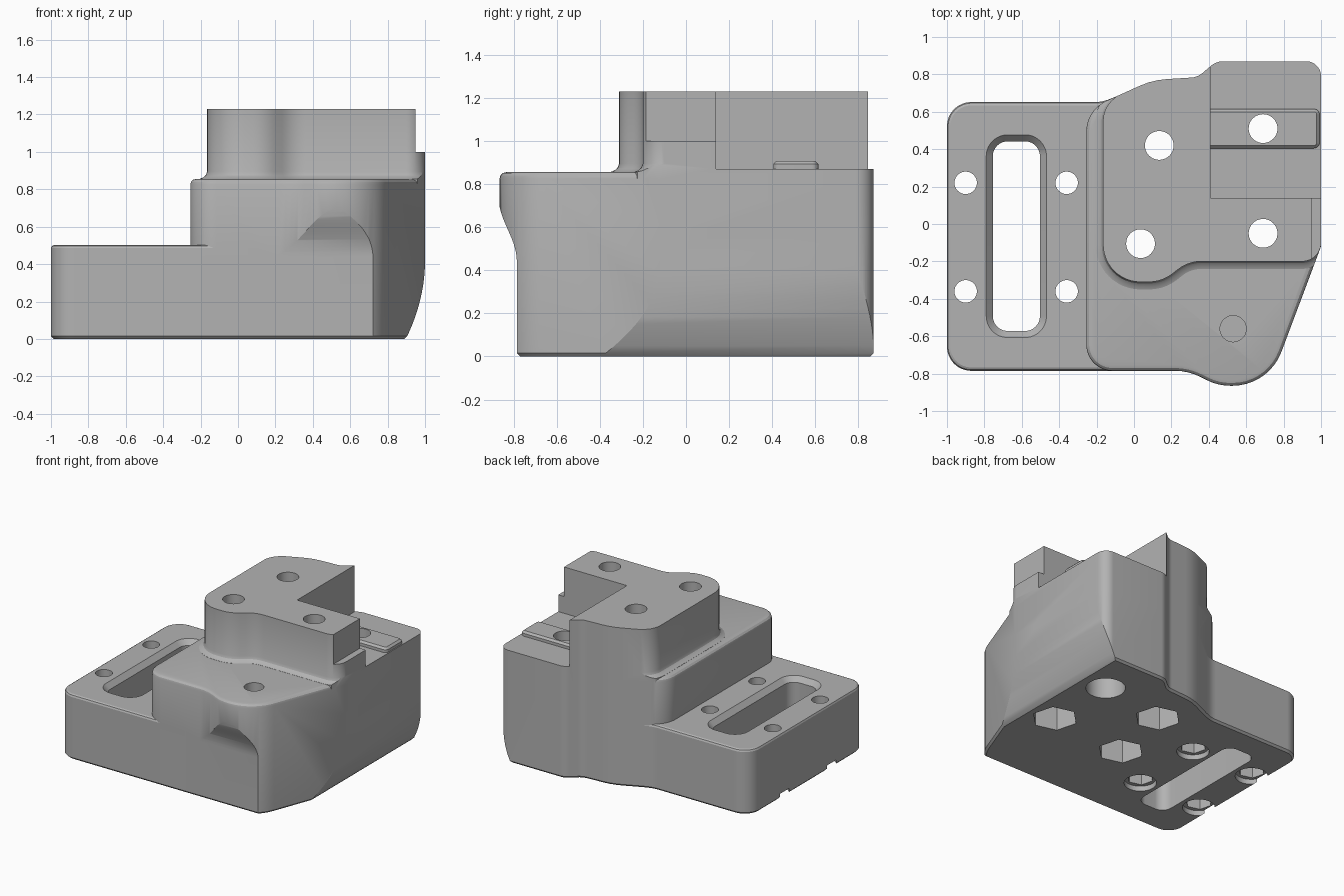
import bpy, bmesh, math
from mathutils import Vector

default = bpy.data.objects.get("Cube")
if default:
    bpy.data.objects.remove(default, do_unlink=True)

grey = bpy.data.materials.new("plain grey")
grey.use_nodes = True
grey.diffuse_color = (0.45, 0.45, 0.45, 1)
grey.node_tree.nodes["Principled BSDF"].inputs["Base Color"].default_value = (0.45, 0.45, 0.45, 1)


def rounded(corners):
    """Polygon whose corners (x, y, radius) are filleted with arcs."""
    pts = []
    for i, (x, y, r) in enumerate(corners):
        p = Vector((x, y))
        a = (Vector(corners[i - 1][:2]) - p).normalized()
        b = (Vector(corners[(i + 1) % len(corners)][:2]) - p).normalized()
        if r == 0:
            pts.append(p)
            continue
        half = a.angle(b) / 2
        centre = p + (a + b).normalized() * (r / math.sin(half))
        start = p + a * (r / math.tan(half)) - centre
        end = p + b * (r / math.tan(half)) - centre
        sweep = math.atan2(start.x * end.y - start.y * end.x, start.dot(end))
        steps = max(3, math.ceil(abs(sweep) / math.radians(8)))
        a0 = math.atan2(start.y, start.x)
        for k in range(steps + 1):
            t = a0 + sweep * k / steps
            pts.append(centre + Vector((math.cos(t), math.sin(t))) * r)
    return pts


def offset(pts, d):
    """Move a counter-clockwise outline outwards by d."""
    out = []
    for i, p in enumerate(pts):
        e1 = (p - pts[i - 1]).normalized()
        e2 = (pts[(i + 1) % len(pts)] - p).normalized()
        n1, n2 = Vector((e1.y, -e1.x)), Vector((e2.y, -e2.x))
        out.append(p + (n1 + n2) * (d / (1 + n1.dot(n2))))
    return out


def loft(name, pts, rings, axes=lambda a, b, c: (a, b, c)):
    """Stack offset copies of an outline; rings holds (height, offset)."""
    pts = [Vector(p) for p in pts]
    bm = bmesh.new()
    loops = [[bm.verts.new(axes(p.x, p.y, h)) for p in offset(pts, d)] for h, d in rings]
    bm.faces.new(loops[0][::-1])
    bm.faces.new(loops[-1])
    n = len(pts)
    for low, high in zip(loops, loops[1:]):
        for i in range(n):
            j = (i + 1) % n
            bm.faces.new((low[i], low[j], high[j], high[i]))
    bmesh.ops.recalc_face_normals(bm, faces=bm.faces)
    mesh = bpy.data.meshes.new(name)
    bm.to_mesh(mesh)
    bm.free()
    mesh.materials.append(grey)
    obj = bpy.data.objects.new(name, mesh)
    bpy.context.collection.objects.link(obj)
    return obj


def box(name, x0, x1, y0, y1, z0, z1):
    return loft(name, [(x0, y0), (x1, y0), (x1, y1), (x0, y1)], [(z0, 0), (z1, 0)])


def round_or_hex(name, x, y, r, z0, z1, sides=40, turn=0.0):
    angles = [turn + math.tau * i / sides for i in range(sides)]
    return loft(name, [(x + r * math.cos(a), y + r * math.sin(a)) for a in angles],
                [(z0, 0), (z1, 0)])


def combine(target, tool, operation):
    mod = target.modifiers.new("combine", "BOOLEAN")
    mod.operation, mod.object, mod.solver = operation, tool, "EXACT"
    bpy.context.view_layer.objects.active = target
    bpy.ops.object.modifier_apply(modifier=mod.name)
    bpy.data.objects.remove(tool, do_unlink=True)


# Main body outline, with the bulged front corner and stepped back
outline = rounded([
    (-0.255, -0.785, 0.14), (0.29, -0.785, 0.3), (0.45, -0.865, 0.28), (0.72, -0.865, 0.28),
    (1, -0.12, 0), (1, 0.87, 0.08), (0.44, 0.87, 0.1), (0.34, 0.785, 0.1),
    (0.1, 0.77, 0.4), (-0.255, 0.61, 0.18)])
body = loft("housing", outline, [(0, -0.015), (0.015, 0), (0.825, 0), (0.84, -0.004),
                                 (0.851, -0.015), (0.855, -0.03)])

# Upper block with a small flare at its foot
block = loft("upper_block", rounded([
    (-0.165, -0.31, 0.2), (0.15, -0.31, 0.2), (0.29, -0.2, 0.2), (1, -0.2, 0.1),
    (1, 0.14, 0), (0.41, 0.14, 0), (0.41, 0.95, 0), (0.1, 0.85, 0), (-0.165, 0.62, 0.15)]),
    [(0.6, 0.04), (0.856, 0.04), (0.863, 0.022), (0.875, 0.008), (0.895, 0), (1.23, 0)])
combine(block, box("ledge_clearance", 0.41, 1.2, 0.14, 1.2, 0.5, 1.4), "DIFFERENCE")
combine(block, box("corner_notch", 0.95, 1.2, -0.4, 0.3, 1.0, 1.4), "DIFFERENCE")
combine(block, box("rear_ledge", 0.3, 1.1, 0.1, 1.1, 0.55, 0.87), "UNION")
combine(block, loft("envelope", outline, [(0.3, 0), (1.5, 0)]), "INTERSECT")
combine(body, block, "UNION")

# Raised rib on the rear ledge
combine(body, loft("ledge_rib", rounded([(0.38, 0.405, 0), (0.992, 0.405, 0.03),
                                         (0.992, 0.615, 0.03), (0.38, 0.615, 0)]),
                   [(0.8, 0), (0.892, 0), (0.907, -0.015)]), "UNION")

# Right flank curving inwards towards the bottom
flank = [(1 - 0.095 * (k / 12) ** 2, 0.42 - 0.405 * k / 12) for k in range(12, -1, -1)]
flank = [(-2, -0.1), (0.8, -0.1), (0.89, 0)] + flank + [(1.1, 0.43), (1.1, 2), (-2, 2)]
combine(body, loft("flank_shape", flank, [(-2, 0), (2, 0)], lambda a, b, c: (a, -c, b)), "INTERSECT")

# Front bulge fading into a flat lower front
swell = [(-0.8275 - 0.0425 * math.cos(math.pi * k / 14), 0.74 - 0.3 * k / 14) for k in range(15)]
swell = [(2, -0.1), (2, 2), (-0.9, 2), (-0.9, 0.745)] + swell + [(-0.785, 0.015), (-0.77, 0), (-0.77, -0.1)]
combine(body, loft("swell_shape", swell[::-1], [(-2, 0), (2, 0)], lambda a, b, c: (c, a, b)), "INTERSECT")

# Low mounting plate, flowing into the back of the body
combine(body, loft("mounting_plate", rounded([
    (-1, -0.785, 0.13), (0.1, -0.785, 0), (0.1, 0.73, 0), (0, 0.72, 0.05),
    (-0.17, 0.652, 0.2), (-1, 0.652, 0.13)]),
    [(0, -0.015), (0.015, 0), (0.485, 0), (0.497, -0.006), (0.503, -0.018)]), "UNION")

# Long slot with a chamfered rim
combine(body, loft("slot", rounded([(-0.755, -0.572, 0.08), (-0.503, -0.572, 0.08),
                                    (-0.503, 0.442, 0.08), (-0.755, 0.442, 0.08)]),
                   [(-0.1, 0), (0.465, 0), (0.504, 0.036), (0.55, 0.036)]), "DIFFERENCE")

# Plate screw holes with recesses underneath
for x in (-0.9, -0.36):
    for y in (-0.36, 0.22):
        combine(body, round_or_hex("screw_hole", x, y, 0.06, -0.1, 0.6), "DIFFERENCE")
        combine(body, round_or_hex("recess", x, y, 0.115, -0.1, 0.04), "DIFFERENCE")
        combine(body, round_or_hex("nut_pocket", x, y, 0.095, -0.1, 0.15, 6, math.pi / 4), "DIFFERENCE")

# Through bolts: three with hexagonal pockets, one with a round pocket
for x, y, r, sides in ((0.135, 0.42, 0.165, 6), (0.035, -0.105, 0.165, 6),
                       (0.69, -0.05, 0.165, 6), (0.69, 0.51, 0.14, 40)):
    combine(body, round_or_hex("bolt_hole", x, y, 0.077, -0.1, 1.4), "DIFFERENCE")
    combine(body, round_or_hex("bolt_pocket", x, y, r, -0.1, 0.25, sides, math.pi / 4), "DIFFERENCE")

# Blind hole in the front shoulder
combine(body, round_or_hex("blind_hole", 0.53, -0.56, 0.07, 0.6, 1), "DIFFERENCE")

# Smooth curves, crisp edges
bpy.ops.object.select_all(action="DESELECT")
body.select_set(True)
bpy.context.view_layer.objects.active = body
bpy.ops.object.shade_smooth_by_angle(angle=math.radians(25))
